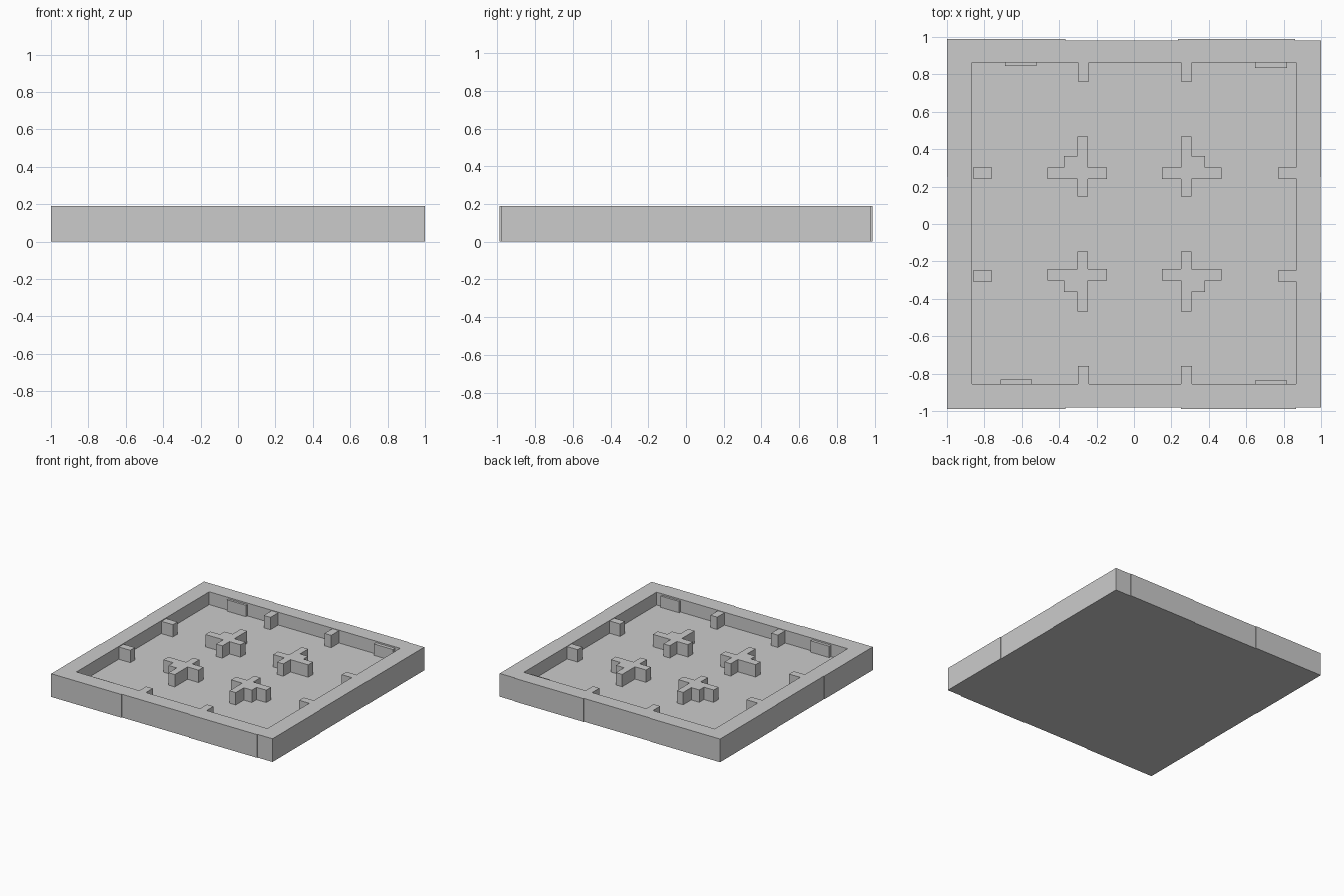
import bpy, bmesh

if "Cube" in bpy.data.objects:
    bpy.data.objects.remove(bpy.data.objects["Cube"])

FLOOR, RIM, TOP = 0.085, 0.19, 0.186


def prism(name, outline, z0, z1):
    """Extrude a flat outline between two heights."""
    bm = bmesh.new()
    face = bm.faces.new([bm.verts.new((x, y, z0)) for x, y in outline])
    geo = bmesh.ops.extrude_face_region(bm, geom=[face])["geom"]
    for v in geo:
        if isinstance(v, bmesh.types.BMVert):
            v.co.z = z1
    bmesh.ops.recalc_face_normals(bm, faces=bm.faces)
    mesh = bpy.data.meshes.new(name)
    bm.to_mesh(mesh)
    bm.free()
    obj = bpy.data.objects.new(name, mesh)
    bpy.context.collection.objects.link(obj)
    return obj


def rect(x0, x1, y0, y1):
    return [(x0, y0), (x1, y0), (x1, y1), (x0, y1)]


# Tray body: outline has slight steps at the wall panel seams
def edge(seams, base):
    pts, step = [], 0
    for a, b in zip(seams, seams[1:]):
        d = base - (0.006 if base > 0 else -0.006) * (step % 2)
        pts += [(a, d), (b, d)]
        step += 1
    return pts


front = edge([-1, -0.365, 0.25, 0.865, 1], -0.988)
back = edge([-1, -0.365, 0.235, 0.86, 1], 0.988)
side = [(x, y) for y, x in edge([-0.865, -0.365, 0.25, 0.865], 1.0)]
side = [(x if x == 1.0 else 0.996, y) for x, y in side]
left = [(-x, y) for x, y in reversed(side)]
tray = prism("tray", front + side + back[::-1] + left, 0, RIM)

# Recess inside the rim
cutter = prism("recess_cutter", rect(-0.865, 0.865, -0.855, 0.863), FLOOR, 0.4)
cutter.hide_render = True
mod = tray.modifiers.new("recess", "BOOLEAN")
mod.operation, mod.solver, mod.object = "DIFFERENCE", "EXACT", cutter
bpy.context.view_layer.objects.active = tray
bpy.ops.object.modifier_apply(modifier="recess")
bpy.data.objects.remove(cutter)

# Four crosses, each thickened on its outward corner
cross = [(0.15, 0.24), (0.25, 0.24), (0.25, 0.148), (0.307, 0.148),
         (0.307, 0.24), (0.468, 0.24), (0.468, 0.303), (0.38, 0.303),
         (0.38, 0.363), (0.307, 0.363), (0.307, 0.468), (0.25, 0.468),
         (0.25, 0.303), (0.15, 0.303)]
for sx in (-1, 1):
    for sy in (-1, 1):
        dx = 0.005 if sx < 0 else 0
        prism("cross_post", [(sx * x + dx, sy * y) for x, y in cross], FLOOR, TOP)

# Short ribs standing against the four walls
for s in (-1, 1):
    c = 0.28 if s > 0 else -0.27
    prism("back_rib", rect(c - 0.03, c + 0.03, 0.762, 0.863), FLOOR, TOP)
    prism("front_rib", rect(c - 0.03, c + 0.03, -0.855, -0.76), FLOOR, TOP)
    y = 0.272 if s > 0 else -0.278
    prism("left_rib", rect(-0.862, -0.76, y - 0.03, y + 0.03), FLOOR, TOP)
    prism("right_rib", rect(0.77, 0.865, y - 0.03, y + 0.03), FLOOR, TOP)

# Thin plates on the front and back walls
for x, y0, y1 in [(-0.605, 0.845, 0.863), (0.733, 0.835, 0.863),
                  (-0.63, -0.855, -0.832), (0.733, -0.855, -0.838)]:
    prism("wall_plate", rect(x - 0.085, x + 0.085, y0, y1), FLOOR, 0.178)
